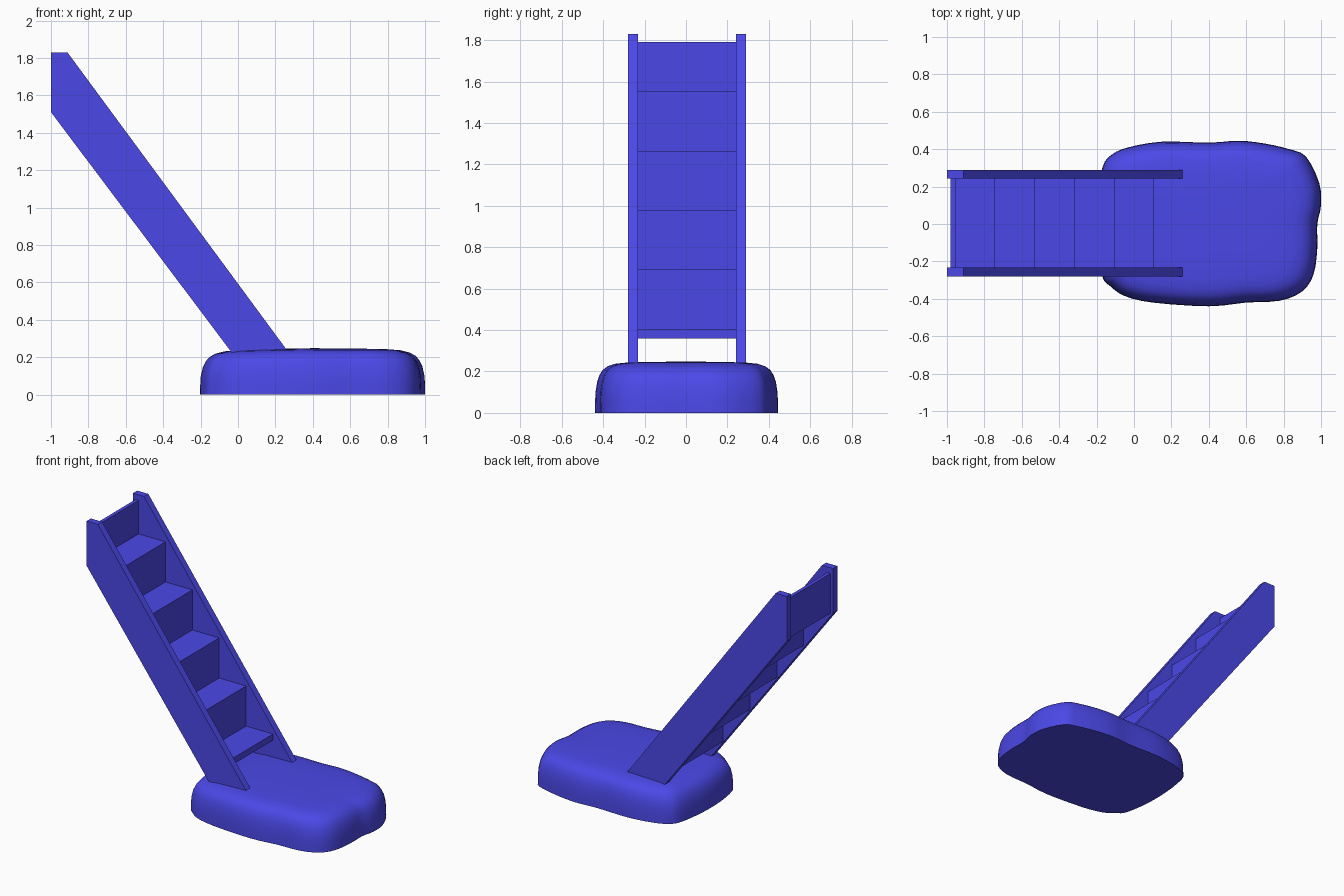
import bpy
import bmesh
import math
from mathutils import Vector

cube = bpy.data.objects.get("Cube")
if cube:
    bpy.data.objects.remove(cube, do_unlink=True)

blue = bpy.data.materials.new("blue")
blue.use_nodes = True
COLOUR = (0.07, 0.065, 0.8, 1)
blue.diffuse_color = COLOUR
blue.node_tree.nodes["Principled BSDF"].inputs["Base Color"].default_value = COLOUR


def finish(name, bm):
    bmesh.ops.recalc_face_normals(bm, faces=bm.faces)
    mesh = bpy.data.meshes.new(name)
    bm.to_mesh(mesh)
    bm.free()
    mesh.materials.append(blue)
    obj = bpy.data.objects.new(name, mesh)
    bpy.context.collection.objects.link(obj)
    return obj


def extrude_profile(name, points, y0, y1):
    """Extrude an (x, z) outline along y."""
    bm = bmesh.new()
    face = bm.faces.new([bm.verts.new((x, y0, z)) for x, z in points])
    geom = bmesh.ops.extrude_face_region(bm, geom=[face])["geom"]
    moved = [v for v in geom if isinstance(v, bmesh.types.BMVert)]
    bmesh.ops.translate(bm, vec=(0, y1 - y0, 0), verts=moved)
    return finish(name, bm)


def smooth_loop(points, steps):
    """Closed Catmull-Rom curve through the points."""
    pts = [Vector(p) for p in points]
    n = len(pts)
    out = []
    for i in range(n):
        a, b, c, d = (pts[(i + k) % n] for k in (-1, 0, 1, 2))
        for s in range(steps):
            t = s / steps
            out.append(0.5 * (2 * b + (c - a) * t + (2 * a - 5 * b + 4 * c - d) * t ** 2
                              + (3 * b - a - 3 * c + d) * t ** 3))
    return out


# Side stringers
stringer = [(-1, 1.51), (-1, 1.83), (-0.912, 1.83), (0.26, 0.24), (0.26, 0.22), (-0.03, 0.22)]
extrude_profile("right_stringer", stringer, -0.28, -0.232)
extrude_profile("left_stringer", stringer, 0.242, 0.29)

# Stairs: a folded strip of treads and risers
RUN, RISE, STEPS = 0.2125, 0.2865, 5
TREAD, RISER = 0.045, 0.025
upper, lower = [], []
for i in range(STEPS):
    x, z = 0.107 - RUN * i, 0.405 + RISE * i
    back = x - RUN
    upper += [(x, z), (back, z)]
    lower += [(x if i == 0 else x - RISER, z - TREAD), (back - RISER, z - TREAD)]
upper.append((back, 1.79))
lower.append((back - RISER, 1.79))
extrude_profile("stairs", upper + lower[::-1], -0.234, 0.244)

# Rounded base stone
outline = smooth_loop([
    (-0.17, -0.28), (-0.13, -0.33), (-0.05, -0.385), (0.1, -0.42), (0.4, -0.44),
    (0.6, -0.42), (0.78, -0.41), (0.9, -0.36), (0.96, -0.27), (0.98, -0.13),
    (0.98, 0), (1, 0.1), (0.99, 0.22), (0.92, 0.36), (0.83, 0.4), (0.7, 0.43),
    (0.56, 0.445), (0.4, 0.435), (0.15, 0.44), (-0.03, 0.41), (-0.12, 0.37),
    (-0.17, 0.3), (-0.2, 0.1), (-0.2, -0.1)], 3)
centre = Vector((0.4, 0))
layers = [(1, 0), (0.998, 0.05), (0.993, 0.1), (0.975, 0.15), (0.95, 0.182), (0.915, 0.207),
          (0.86, 0.225), (0.78, 0.237), (0.65, 0.243), (0.4, 0.246)]
bm = bmesh.new()
rings = []
for scale, z in layers:
    ring = []
    for p in outline:
        q = centre + (p - centre) * scale
        dip = 0.05 * z * max(0, 0.4 - q.x)
        ring.append(bm.verts.new((q.x, q.y, z - dip)))
    rings.append(ring)
n = len(outline)
for a, b in zip(rings, rings[1:]):
    for i in range(n):
        bm.faces.new((a[i], a[(i + 1) % n], b[(i + 1) % n], b[i]))
top = bm.verts.new((centre.x, centre.y, 0.248))
for i in range(n):
    bm.faces.new((rings[-1][i], rings[-1][(i + 1) % n], top))
bm.faces.new(rings[0][::-1])
base = finish("base_stone", bm)
bpy.ops.object.select_all(action="DESELECT")
base.select_set(True)
bpy.context.view_layer.objects.active = base
bpy.ops.object.shade_smooth_by_angle(angle=math.radians(40))
